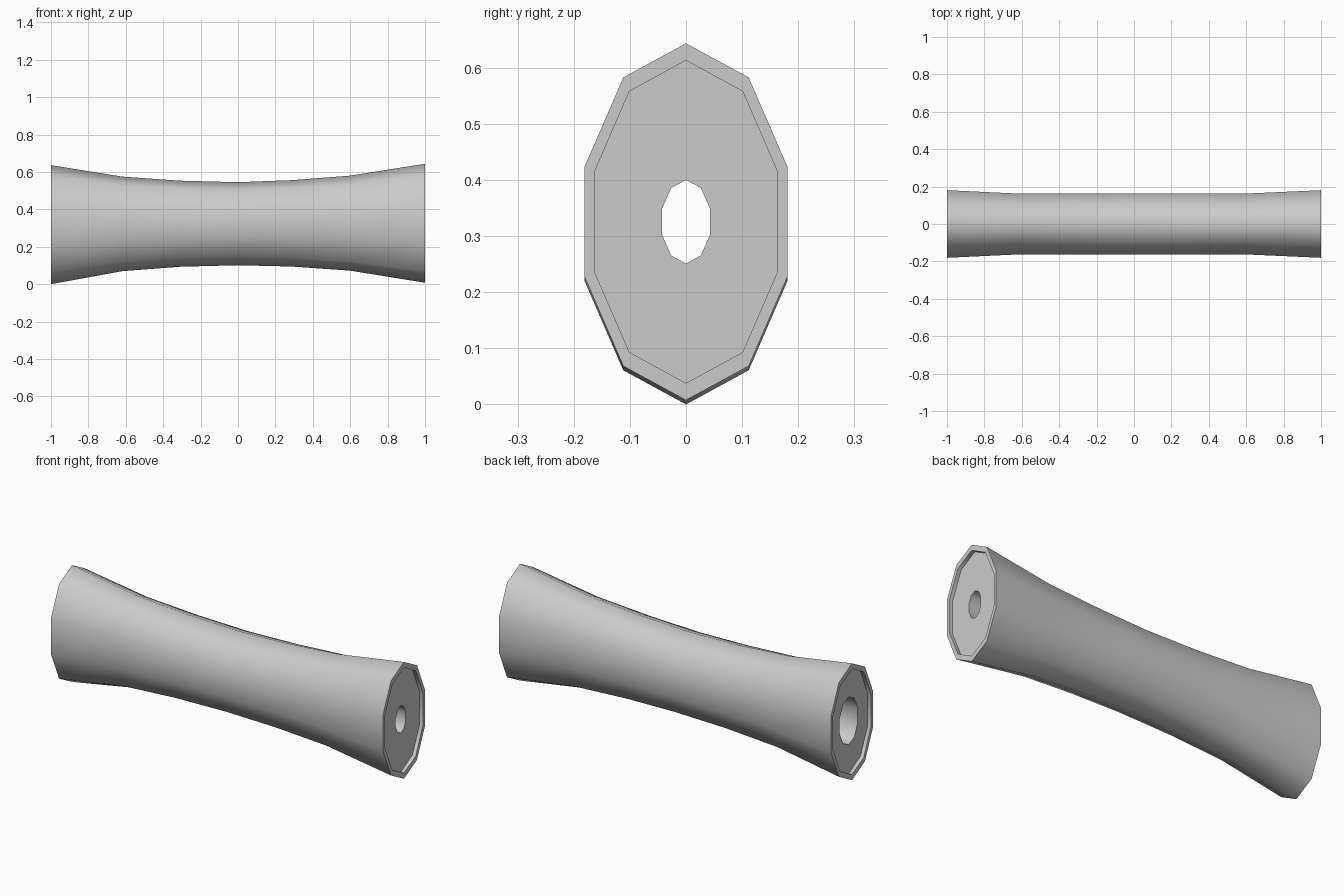
import bpy, bmesh, math

if "Cube" in bpy.data.objects:
    bpy.data.objects.remove(bpy.data.objects["Cube"])

SIDES = 10
# Closed run of oval rings: (x, centre z, half width, half height)
RINGS = [
    # flared outer skin, left to right
    (-1.00, 0.318, 0.190, 0.318),
    (-0.62, 0.322, 0.171, 0.253),
    (-0.31, 0.323, 0.171, 0.230),
    (0.00, 0.323, 0.171, 0.222),
    (0.29, 0.325, 0.171, 0.231),
    (0.60, 0.326, 0.171, 0.254),
    (1.00, 0.3255, 0.190, 0.318),
    # right end: rim, recess, small hole
    (1.00, 0.3255, 0.1715, 0.2875),
    (0.98, 0.3255, 0.1715, 0.2875),
    (0.98, 0.3255, 0.045, 0.0745),
    # left end: wide hole, recess, rim
    (-0.98, 0.318, 0.082, 0.130),
    (-0.98, 0.318, 0.1715, 0.2875),
    (-1.00, 0.318, 0.1715, 0.2875),
]


def oval(bm, x, cz, ry, rz):
    angles = [2 * math.pi * i / SIDES for i in range(SIDES)]
    return [bm.verts.new((x, ry * math.sin(a), cz + rz * math.cos(a))) for a in angles]


# Spool body with a tapered bore running through it
bm = bmesh.new()
loops = [oval(bm, *r) for r in RINGS]
for k, a in enumerate(loops):
    b = loops[(k + 1) % len(loops)]
    for i in range(SIDES):
        j = (i + 1) % SIDES
        bm.faces.new((a[i], a[j], b[j], b[i]))
bmesh.ops.recalc_face_normals(bm, faces=bm.faces)
mesh = bpy.data.meshes.new("flared_tube")
bm.to_mesh(mesh)
bm.free()
tube = bpy.data.objects.new("flared_tube", mesh)
bpy.context.collection.objects.link(tube)

# Smooth around the body, crisp at the end rims
bpy.context.view_layer.objects.active = tube
tube.select_set(True)
bpy.ops.object.shade_smooth_by_angle(angle=math.radians(62))
